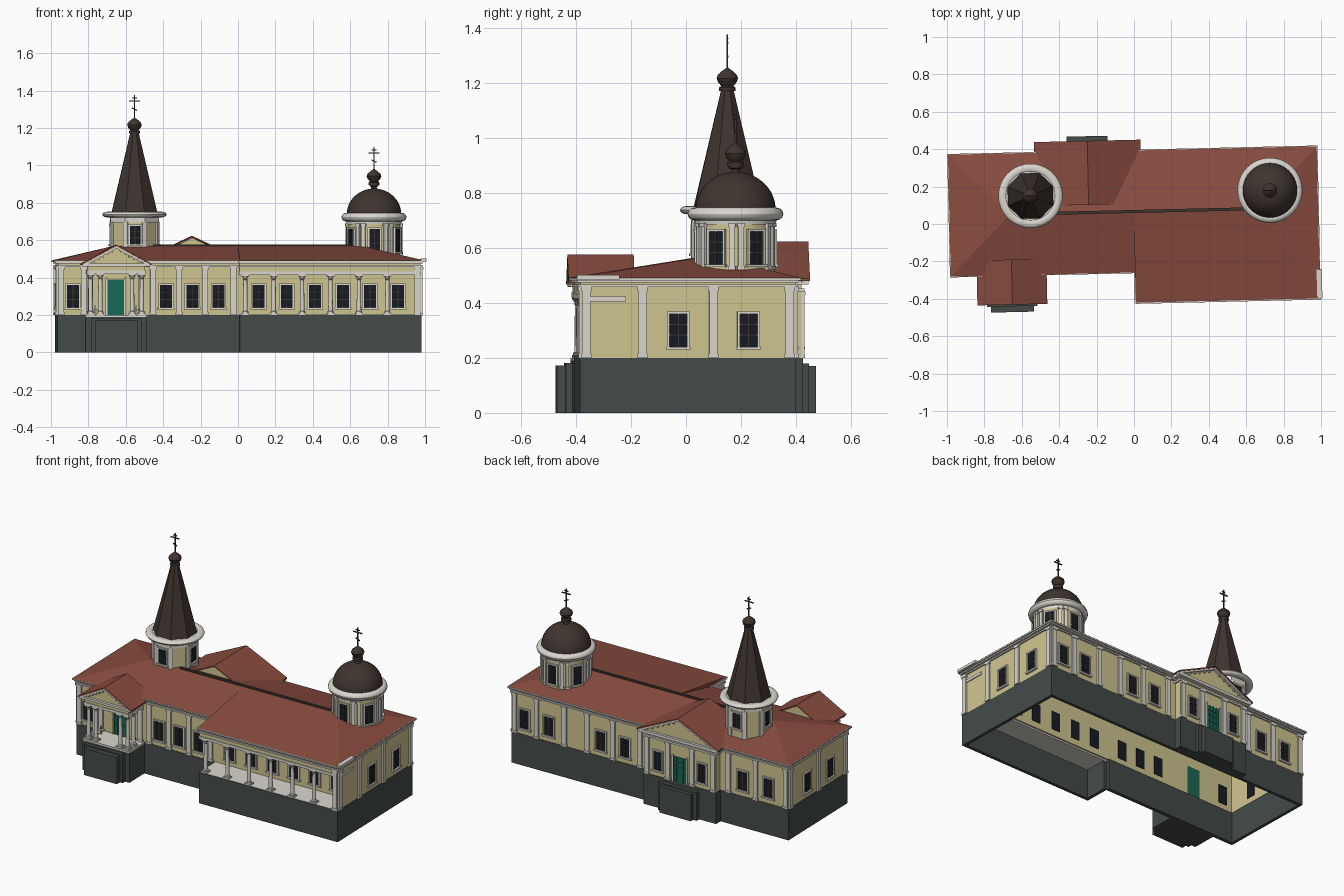
import bpy, bmesh, math
from mathutils import Matrix, Vector

if "Cube" in bpy.data.objects:
    bpy.data.objects.remove(bpy.data.objects["Cube"])

COLORS = {"yellow": (.63, .56, .28), "white": (.70, .68, .62), "base": (.058, .07, .064),
          "red": (.25, .072, .05), "dark": (.05, .035, .028), "glass": (.008, .011, .016),
          "green": (.01, .14, .09)}
MATS = {}
for n, c in COLORS.items():
    MATS[n] = bpy.data.materials.new(n + "_paint")
    MATS[n].diffuse_color = (*c, 1)
PARTS = {}
I = Matrix.Identity(4)
T = lambda x, y, z=0: Matrix.Translation((x, y, z))
R = lambda deg, ax="Z": Matrix.Rotation(math.radians(deg), 4, ax)


def part(name, mat):
    return PARTS.setdefault(name, (bmesh.new(), mat))[0]


def box(name, mat, x0, x1, y0, y1, z0, z1, M=I):
    S = Matrix.Diagonal((x1 - x0, y1 - y0, z1 - z0, 1))
    bmesh.ops.create_cube(part(name, mat), size=1,
                          matrix=M @ T((x0 + x1) / 2, (y0 + y1) / 2, (z0 + z1) / 2) @ S)


def ring(name, mat, x0, x1, y0, y1, z0, z1, t, sides="lrfb"):
    for s in sides:
        box(name, mat, x1 - t if s == "r" else x0, x0 + t if s == "l" else x1,
            y1 - t if s == "b" else y0, y0 + t if s == "f" else y1, z0, z1)


def lathe(name, mat, prof, x, y, n=32, off=0.0):
    bm = part(name, mat)
    rows = [[bm.verts.new((x + r * math.cos(off + 2 * math.pi * i / n),
                           y + r * math.sin(off + 2 * math.pi * i / n), z)) for i in range(n)] for r, z in prof]
    for a, b in zip(rows, rows[1:]):
        for i in range(n):
            j = (i + 1) % n
            bm.faces.new((a[i], a[j], b[j], b[i]))
    if prof[0] != prof[-1]:
        bm.faces.new(rows[-1])


def extrude_xz(name, mat, pts, y0, y1):
    bm = part(name, mat)
    f = bm.faces.new([bm.verts.new((x, y0, z)) for x, z in pts])
    g = bmesh.ops.extrude_face_region(bm, geom=[f])["geom"]
    bmesh.ops.translate(bm, vec=(0, y1 - y0, 0), verts=[v for v in g if isinstance(v, bmesh.types.BMVert)])


def chevron(name, mat, cx, h, z0, z1, t, y0, y1):
    extrude_xz(name, mat, [(cx - h, z0), (cx, z1), (cx + h, z0), (cx + h, z0 - t), (cx, z1 - t), (cx - h, z0 - t)], y0, y1)


# Wall fittings: local x runs along the wall, -y points outward
def window(M, w=.064, h=.12):
    a, f = w / 2, .009
    box("window_glass", "glass", -a, a, -.003, .013, 0, h, M)
    for s in (-1, 1):
        box("window_frames", "white", *sorted((s * a, s * (a + f))), -.009, .002, 0, h, M)
    box("window_frames", "white", -a - f, a + f, -.01, .002, h, h + f, M)
    box("window_frames", "white", -a - f - .004, a + f + .004, -.014, .002, -.01, 0, M)
    box("window_muntins", "dark", -.002, .002, -.006, 0, 0, h, M)
    for k in (.36, .68):
        box("window_muntins", "dark", -a, a, -.006, 0, h * k - .002, h * k + .002, M)


def pilaster(M, z0=.2, z1=.457, w=.03):
    a = w / 2
    box("pilasters", "white", -a, a, -.01, .002, z0, z1, M)
    box("pilasters", "white", -a - .004, a + .004, -.013, .002, z0, z0 + .014, M)
    box("pilasters", "white", -a - .004, a + .004, -.014, .002, z1 - .014, z1, M)


def column(x, y, z0, z1, r=.0125):
    box("column_blocks", "white", x - r * 1.6, x + r * 1.6, y - r * 1.6, y + r * 1.6, z0, z0 + .01)
    box("column_blocks", "white", x - r * 1.6, x + r * 1.6, y - r * 1.6, y + r * 1.6, z1 - .01, z1)
    lathe("columns", "white", [(r * 1.4, z0 + .01), (r * 1.4, z0 + .018), (r, z0 + .022), (r * .85, z1 - .028),
                               (r * 1.1, z1 - .024), (r * .9, z1 - .02), (r * 1.4, z1 - .01)], x, y, 16)


def door(M, a=.045, h=.19, n=4):
    box("doors", "green", -a, a, -.004, .013, .2, .2 + h, M)
    for i in range(n + 1):
        x = -a + 2 * a * i / n
        box("door_bars", "green", x - .002, x + .002, -.008, 0, .2, .2 + h, M)
    for k in (.35, .6, .8):
        box("door_bars", "green", -a, a, -.007, 0, .2 + h * k - .002, .2 + h * k + .002, M)
    for s in (-1, 1):
        box("door_frame", "white", *sorted((s * a, s * (a + .01))), -.01, .002, .2, .2 + h + .01, M)


X, YB, YF, YP = .968, .375, -.24, -.405
front = lambda x, z=0: T(x, YF, z)
back = lambda x, z=0: T(x, YB, z) @ R(180)
right = lambda y, z=0: T(X, y, z) @ R(90)
left = lambda y, z=0: T(-X, y, z) @ R(-90)

# Hollow plinth and walls
e = .003
ring("plinth", "base", -X - e, X + e, YF - e, YB + e, 0, .2, .02, "lrb")
box("plinth", "base", -X - e, 0, YF - e, YF + .02, 0, .2)
ring("plinth", "base", 0, X + e, YP - e, YF, 0, .2, .02, "lrf")
box("gallery_floor", "white", 0, X, YP, YF, .19, .2015)
ring("walls", "yellow", -X, X, YF, YB, .2, .485, .01)
box("walls", "yellow", X - .01, X, YP, YF, .2, .485)

# Entablature bands following the outline
for z0, z1, d in ((.457, .466, .01), (.474, .482, .013), (.482, .492, .021)):
    ring("cornice", "white", -X - d, X + d, YF - d, YB + d, z0, z1, d + .004, "lrb")
    box("cornice", "white", -X - d, 0, YF - d, YF + .004, z0, z1)
    ring("cornice", "white", -d * .3, X + d, YP - d, YF, z0, z1, d + .006, "lrf")
ring("gallery_frieze", "yellow", 0, X, YP, YF, .43, .48, .03, "lf")
ring("gallery_architrave", "white", -.003, X, YP - .004, YF, .415, .432, .036, "lf")
box("side_panel", "white", X, X + .006, -.39, -.24, .405, .423)
box("corner_flashing", "white", .97, .998, -.42, -.265, .485, .502)

# Gallery colonnade
for i in range(6):
    column(.03 + .152 * i, YP + .02, .2, .416)
pilaster(T(.95, YP + .004))
box("gallery_corner_pier", "white", .935, X, YP, YP + .03, .2, .42)

# Windows and pilasters on the four sides
for x in (-.888, -.39, -.25, -.11, .105, .255, .405, .555, .70, .85):
    window(front(x, .24))
for x in (-.95, -.83, -.46, -.32, -.18, -.03):
    pilaster(front(x))
for x in (.88, .71, .345, .175, -.65, -.83):
    window(back(x, .24))
for x in (.95, .795, .60, .44, .26, .07, -.55, -.74, -.95):
    pilaster(back(x))
for y in (-.05, .205):
    window(right(y, .24))
for y in (-.385, -.18, .077, .355):
    pilaster(right(y))
for y in (-.06, .18):
    window(left(y, .24))
for y in (-.22, .06, .355):
    pilaster(left(y))

# Hipped main roof, front slope lowered over the gallery
bm = part("main_roof", "red")
E, H, yr = .491, .57, .067
P = [bm.verts.new(p) for p in ((-.99, .397, E), (.99, .397, E), (.99, -.427, E), (0, -.427, E), (0, -.263, E),
                               (-.99, -.263, E), (-.66, yr, H), (.66, yr, H), (0, yr, H))]
for f in ((0, 6, 8, 7, 1), (0, 5, 6), (5, 4, 8, 6), (3, 2, 7, 8), (2, 1, 7), (4, 3, 8)):
    bm.faces.new([P[i] for i in f])
box("roof_ridge", "dark", -.45, .62, yr - .008, yr + .008, .56, .577)


# Pedimented gable: s is the y direction the pediment faces
def gable(cx, h, z0, z1, yin, yout, s):
    k = (z1 - z0) / h
    chevron("porch_roofs", "red", cx, h, z0, z1, .008, yin, yout)
    chevron("raking_cornices", "white", cx, h - .006, z0 - .005, z1 - .008, .012, yout - s * .03, yout - s * .005)
    extrude_xz("pediments", "yellow", [(cx - h + .03, z0 - .005), (cx + h - .03, z0 - .005), (cx, z1 - .018)], yout - s * .03, yout - s * .022)
    q = h * .55
    extrude_xz("pediments", "yellow", [(cx - q, z1 - .01 - k * q), (cx + q, z1 - .01 - k * q), (cx, z1 - .01)], yin + s * .006, yin + s * .012)
    for i in range(1, 7):
        for m in (-1, 1):
            x = i / 7 * (h - .02)
            ya, yb = sorted((yout - s * .03, yout - s * .01))
            box("pediment_blocks", "white", cx + m * x - .005, cx + m * x + .005, ya, yb, z1 - .03 - k * x, z1 - .02 - k * x)


# Front porch
c = -.66
gable(c, .187, .475, .576, -.175, -.416, -1)
box("front_porch_base", "base", c - .165, c + .165, -.40, YF, 0, .19)
box("front_porch_floor", "white", c - .165, c + .165, -.40, YF, .19, .2)
box("front_steps", "base", c - .135, c + .135, -.425, -.39, 0, .182)
box("front_steps", "base", c - .115, c + .115, -.456, -.42, 0, .172)
ring("porch_beams", "white", c - .158, c + .158, -.398, YF, .42, .437, .035, "lrf")
ring("porch_frieze", "yellow", c - .154, c + .154, -.394, YF, .437, .462, .03, "lrf")
ring("porch_cornice", "white", c - .178, c + .178, -.411, YF, .46, .474, .05, "lrf")
for s in (-1, 1):
    for dx, y in ((.137, -.375), (.085, -.375), (.137, -.315)):
        column(c + s * dx, y, .2, .42)
    pilaster(front(c + s * .137), z1=.42)
    box("porch_benches", "white", c + s * .11 - .016, c + s * .11 + .016, -.30, -.27, .222, .23)
    box("porch_benches", "white", c + s * .11 - .004, c + s * .11 + .004, -.29, -.28, .2, .25)
door(front(c))

# Back porch
c = -.24
gable(c, .285, .488, .622, .108, .45, 1)
ring("back_porch_walls", "yellow", c - .25, c + .25, YB, .42, .2, .48, .01, "lrb")
box("back_porch_base", "base", c - .254, c + .254, YB, .425, 0, .2)
box("back_steps", "base", c - .135, c + .135, .42, .45, 0, .18)
box("back_steps", "base", c - .11, c + .11, .44, .475, 0, .17)
for z0, z1, d in ((.44, .452, .01), (.466, .484, .024)):
    ring("back_porch_cornice", "white", c - .25 - d, c + .25 + d, YB, .42 + d, z0, z1, d + .004, "lrb")
B = lambda dx, z=0: T(c + dx, .42, z) @ R(180)
for s in (-1, 1):
    window(B(s * .155, .24), .055)
    for dx in (.232, .085):
        pilaster(B(s * dx), z1=.442)
door(B(0), .045, .16)


# Finial with onion ball and cross
def finial(x, y, z, top):
    lathe("onion_finials", "dark", [(.03, z - .012), (.03, z), (.022, z + .006), (.034, z + .02), (.039, z + .034), (.035, z + .046),
                                    (.02, z + .06), (.006, z + .07), (.001, z + .075)], x, y, 24)
    box("crosses", "dark", x - .003, x + .003, y - .003, y + .003, z + .06, top)
    box("crosses", "dark", x - .03, x + .03, y - .003, y + .003, top - .034, top - .028)
    box("crosses", "dark", x - .013, x + .013, y - .003, y + .003, top - .018, top - .013)
    box("crosses", "dark", -.015, .015, -.003, .003, -.003, .003, T(x, y, top - .075) @ R(25, "Y"))


def tower_ring(x, y, z0, z1, r, n=40):
    m, h = (z0 + z1) / 2, (z1 - z0) / 2
    prof = [(r - .024 + .024 * math.cos(a), m + h * math.sin(a)) for a in [i * math.pi / 6 for i in range(12)]]
    lathe("tower_rings", "white", prof + prof[:1], x, y, n)
    lathe("tower_soffits", "white", [(.11, z0 + .004), (r - .02, z0 + .006), (r - .02, z1 - .008), (.10, z1)], x, y, n)


# Octagonal bell tower with spire
x, y, k = -.55, .163, 1 / math.cos(math.pi / 8)
lathe("bell_tower", "yellow", [(.124 * k, .50), (.124 * k, .73)], x, y, 8, math.pi / 8)
lathe("bell_tower_collar", "white", [(.13 * k, .695), (.13 * k, .725)], x, y, 8, math.pi / 8)
for i in range(8):
    M = T(x, y) @ R(45 * i)
    if i % 2 == 0:
        window(M @ T(0, -.124, .58), .056, .095)
    box("tower_corners", "white", -.014, .014, -.137, -.12, .52, .70, M @ R(22.5))
tower_ring(x, y, .722, .752, .172)
lathe("spire", "dark", [(.122 * k, .745), (.024, 1.175)], x, y, 8, math.pi / 8)
finial(x, y, 1.182, 1.376)

# Round tower with dome
x = .731
lathe("dome_drum", "yellow", [(.142, .50), (.142, .71)], x, y, 48)
lathe("drum_collar", "white", [(.147, .685), (.15, .71)], x, y, 48)
for i in range(6):
    M = T(x, y) @ R(60 * i)
    window(M @ T(0, -.141, .54), .056, .12)
    for s in (-1, 1):
        pilaster(M @ R(30 + 6.5 * s) @ T(0, -.141), .52, .69, .02)
tower_ring(x, y, .70, .746, .174)
lathe("dome", "dark", [(.146 * math.cos(a), .738 + .138 * math.sin(a)) for a in [i * math.pi / 26 for i in range(13)]]
      + [(.014, .885), (.025, .89), (.025, .905)], x, y, 40)
finial(x, y, .908, 1.098)

# Finish: bake the slight turn of the whole building, shade and colour
TURN = R(1.32)
for name, (bm, mat) in PARTS.items():
    bmesh.ops.recalc_face_normals(bm, faces=bm.faces)
    me = bpy.data.meshes.new(name)
    bm.to_mesh(me)
    bm.free()
    me.transform(TURN)
    me.materials.append(MATS[mat])
    ob = bpy.data.objects.new(name, me)
    bpy.context.collection.objects.link(ob)
    if name in ("columns", "dome", "dome_drum", "drum_collar", "tower_rings", "tower_soffits", "onion_finials"):
        bpy.ops.object.select_all(action="DESELECT")
        ob.select_set(True)
        bpy.context.view_layer.objects.active = ob
        bpy.ops.object.shade_smooth_by_angle(angle=math.radians(35))

for m in bpy.data.materials:
    if m.users and not m.is_grease_pencil:
        m.use_nodes = True
        m.node_tree.nodes["Principled BSDF"].inputs["Base Color"].default_value = m.diffuse_color
